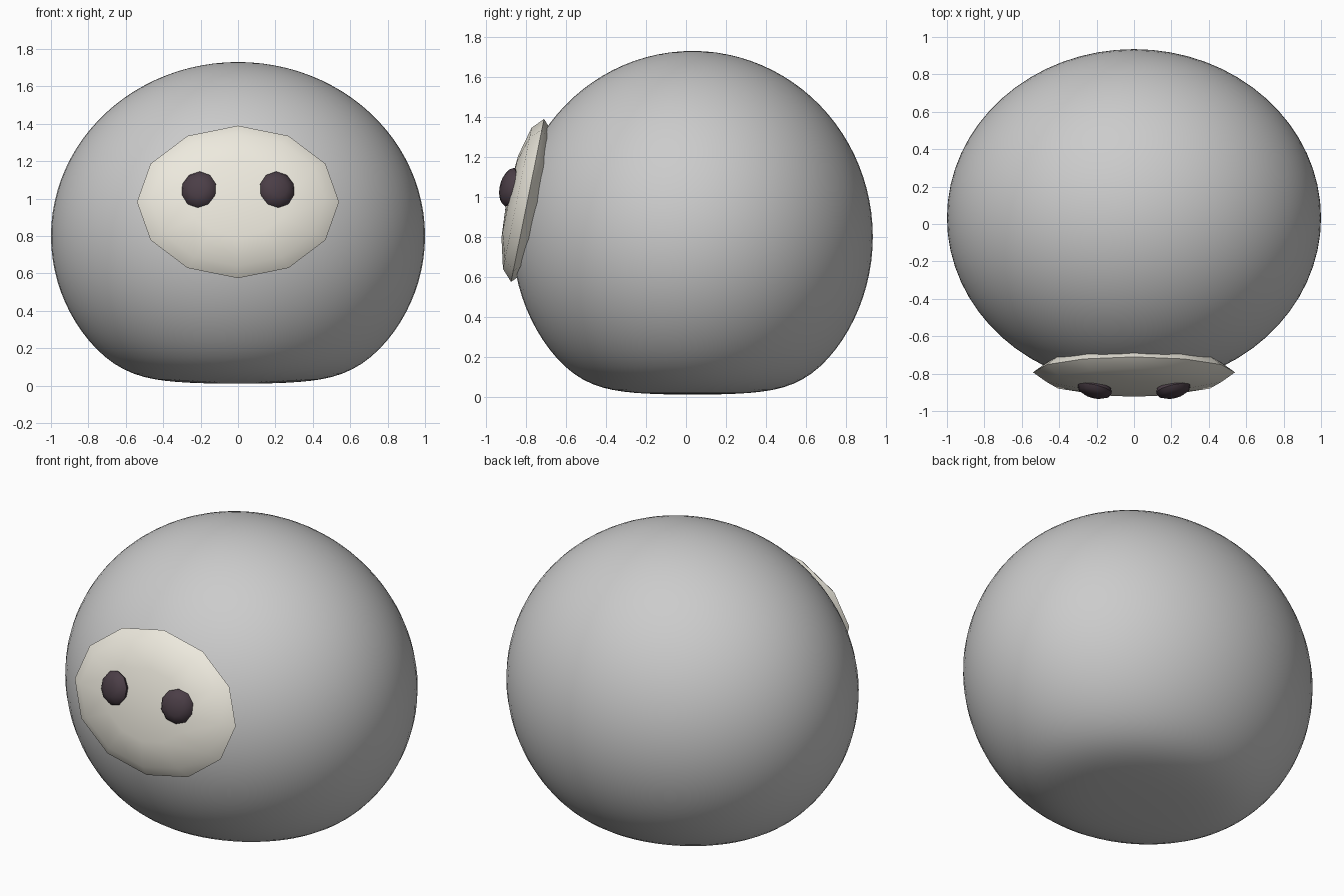
import bpy, bmesh, math
from mathutils import Matrix

if "Cube" in bpy.data.objects:
    bpy.data.objects.remove(bpy.data.objects["Cube"])


def material(name, rgb):
    m = bpy.data.materials.new(name)
    m.diffuse_color = (*rgb, 1)
    m.use_nodes = True
    m.node_tree.nodes["Principled BSDF"].inputs["Base Color"].default_value = m.diffuse_color
    return m


def ball(name, segments, rings, matrix, mat=None, reshape=None, angle=30):
    """UV sphere placed by a matrix, optionally reshaped vertex by vertex."""
    bm = bmesh.new()
    bmesh.ops.create_uvsphere(bm, u_segments=segments, v_segments=rings, radius=1)
    bm.transform(matrix)
    if reshape:
        for v in bm.verts:
            v.co = reshape(v.co)
    bmesh.ops.recalc_face_normals(bm, faces=bm.faces)
    me = bpy.data.meshes.new(name)
    bm.to_mesh(me)
    bm.free()
    ob = bpy.data.objects.new(name, me)
    bpy.context.collection.objects.link(ob)
    if mat:
        me.materials.append(mat)
    bpy.ops.object.select_all(action='DESELECT')
    ob.select_set(True)
    bpy.context.view_layer.objects.active = ob
    bpy.ops.object.shade_smooth_by_angle(angle=math.radians(angle))
    return ob


def facing(loc, size, tilt, turn=0):
    """Squashed disc whose pole faces the front, leaning back by tilt."""
    return (Matrix.Translation(loc) @ Matrix.Rotation(turn, 4, 'Z')
            @ Matrix.Rotation(math.pi / 2 - tilt, 4, 'X') @ Matrix.Diagonal((*size, 1)))


def settle(co):
    """Softly flatten the underside onto the ground."""
    k = 0.07
    co.z = k * math.log(1 + math.exp(co.z / k))
    return co


cream = material("cream", (0.85, 0.82, 0.73))
dark = material("dark_plum", (0.07, 0.048, 0.062))

# Round body with a flattened base
ball("body", 64, 48, Matrix.Translation((0, 0.033, 0.8)) @ Matrix.Diagonal((1, 0.902, 0.93, 1)),
     reshape=settle, angle=60)

# Low-poly face plate
ball("face_plate", 12, 6, facing((0, -0.793, 0.982), (0.54, 0.416, 0.105), 0.2), cream)

# Eyes, turned slightly outwards
for side, name in ((-1, "eye_left"), (1, "eye_right")):
    ball(name, 10, 6, facing((side * 0.21, -0.882, 1.048), (0.097, 0.099, 0.046), 0.23, side * 0.24),
         dark, angle=40)
